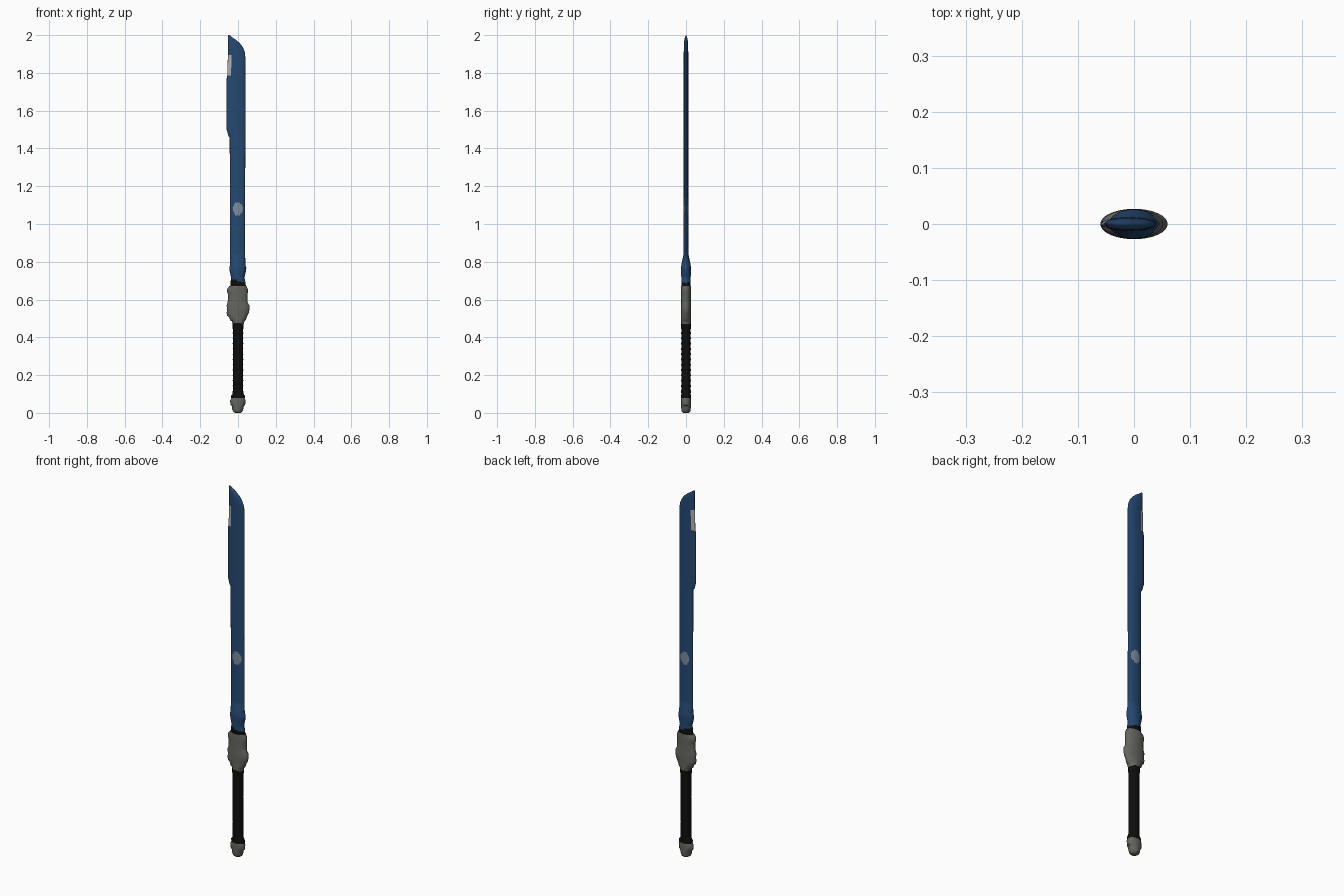
import bpy, bmesh, math


def material(name, rgb):
    m = bpy.data.materials.new(name)
    m.diffuse_color = (*rgb, 1)
    return m


blue = material("deep_blue", (0.019, 0.064, 0.165))
black = material("black", (0.004, 0.004, 0.004))
gray = material("warm_gray", (0.13, 0.13, 0.115))
pale = material("pale_gray", (0.44, 0.44, 0.43))
haze = material("blue_gray", (0.2, 0.26, 0.34))


def sample(rows, z):
    for a, b in zip(rows, rows[1:]):
        if z <= b[0]:
            f = (z - a[0]) / (b[0] - a[0])
            return [p + (q - p) * f for p, q in zip(a, b)]
    return rows[-1]


def loft(name, rows, mats, rule=None, n=32, step=None, power=1.0, angle=40):
    """Skin flattened oval rings given as (z, left x, right x, half depth)."""
    if step:
        count = round((rows[-1][0] - rows[0][0]) / step)
        zs = {round(rows[0][0] + i * step, 4) for i in range(count)} | {r[0] for r in rows}
        rows = [sample(rows, z) for z in sorted(zs)]
    bm = bmesh.new()
    rings = []
    for z, l, r, d in rows:
        ring = []
        for i in range(n):
            a = 2 * math.pi * i / n
            s = math.sin(a)
            y = d * math.copysign(abs(s) ** power, s)
            ring.append(bm.verts.new(((l + r) / 2 + (r - l) / 2 * math.cos(a), y, z)))
        rings.append(ring)
    for a, b in zip(rings, rings[1:]):
        for i in range(n):
            j = (i + 1) % n
            bm.faces.new((a[i], a[j], b[j], b[i]))
    bm.faces.new(rings[0][::-1])
    bm.faces.new(rings[-1])
    if rule:
        for f in bm.faces:
            f.material_index = rule(f.calc_center_median())
    me = bpy.data.meshes.new(name)
    bm.to_mesh(me)
    bm.free()
    for m in mats:
        me.materials.append(m)
    ob = bpy.data.objects.new(name, me)
    bpy.context.collection.objects.link(ob)
    bpy.ops.object.select_all(action='DESELECT')
    ob.select_set(True)
    bpy.context.view_layer.objects.active = ob
    bpy.ops.object.shade_smooth_by_angle(angle=math.radians(angle))
    return ob


# Pommel: rounded stepped cap
loft("pommel", [(0, -.014, .014, .014), (.006, -.025, .022, .022), (.02, -.031, .028, .025),
                (.037, -.033, .031, .026), (.042, -.04, .038, .026), (.066, -.042, .04, .026),
                (.074, -.037, .037, .026), (.08, -.034, .034, .025)], [gray])

# Grip with flared ends and shallow wrap ridges
grip = [(.078, -.036, .037, .026), (.09, -.037, .037, .026), (.1, -.029, .03, .025)]
for k in range(12):
    z = .115 + k * .028
    grip += [(z, -.028, .028, .0255), (z + .014, -.0265, .0265, .0245)]
grip += [(.455, -.03, .03, .026), (.475, -.03, .03, .026)]
loft("grip", grip, [black])

# Guard: bulging ridged housing
loft("guard", [(.47, -.028, .03, .025), (.478, -.03, .032, .026), (.486, -.032, .034, .026),
               (.49, -.042, .04, .026), (.505, -.046, .046, .026), (.515, -.058, .05, .026),
               (.53, -.06, .058, .0265), (.545, -.058, .06, .027), (.57, -.06, .06, .027),
               (.582, -.056, .052, .026), (.6, -.053, .05, .026), (.62, -.053, .05, .026),
               (.63, -.053, .051, .026), (.638, -.058, .052, .026), (.655, -.058, .052, .026),
               (.664, -.052, .048, .026), (.672, -.045, .045, .025)], [gray])


# Blade: black slanted root, blue body, pale spots
def blade_colour(c):
    if c.z < .698 - .28 * c.x:
        return 1
    if c.x < -.034 and 1.78 < c.z < 1.895:
        return 2
    if (c.x / .025) ** 2 + ((c.z - 1.08) / .035) ** 2 < 1:
        return 3
    return 0


loft("blade", [(.665, -.038, .042, .024), (.69, -.04, .04, .025), (.715, -.036, .034, .025),
               (.755, -.045, .043, .026), (.77, -.045, .044, .026), (.785, -.042, .039, .024),
               (.84, -.042, .038, .013), (1.2, -.043, .038, .012), (1.455, -.044, .039, .012),
               (1.47, -.052, .039, .012), (1.5, -.06, .039, .012), (1.77, -.06, .039, .012),
               (1.79, -.056, .039, .012), (1.88, -.054, .039, .012), (1.91, -.053, .036, .012),
               (1.935, -.053, .026, .0115), (1.955, -.053, .012, .011),
               (1.975, -.053, -.01, .009), (1.99, -.053, -.033, .005),
               (2, -.053, -.045, .001)],
     [blue, black, pale, haze], blade_colour, n=40, step=.01, power=1.15, angle=60)
